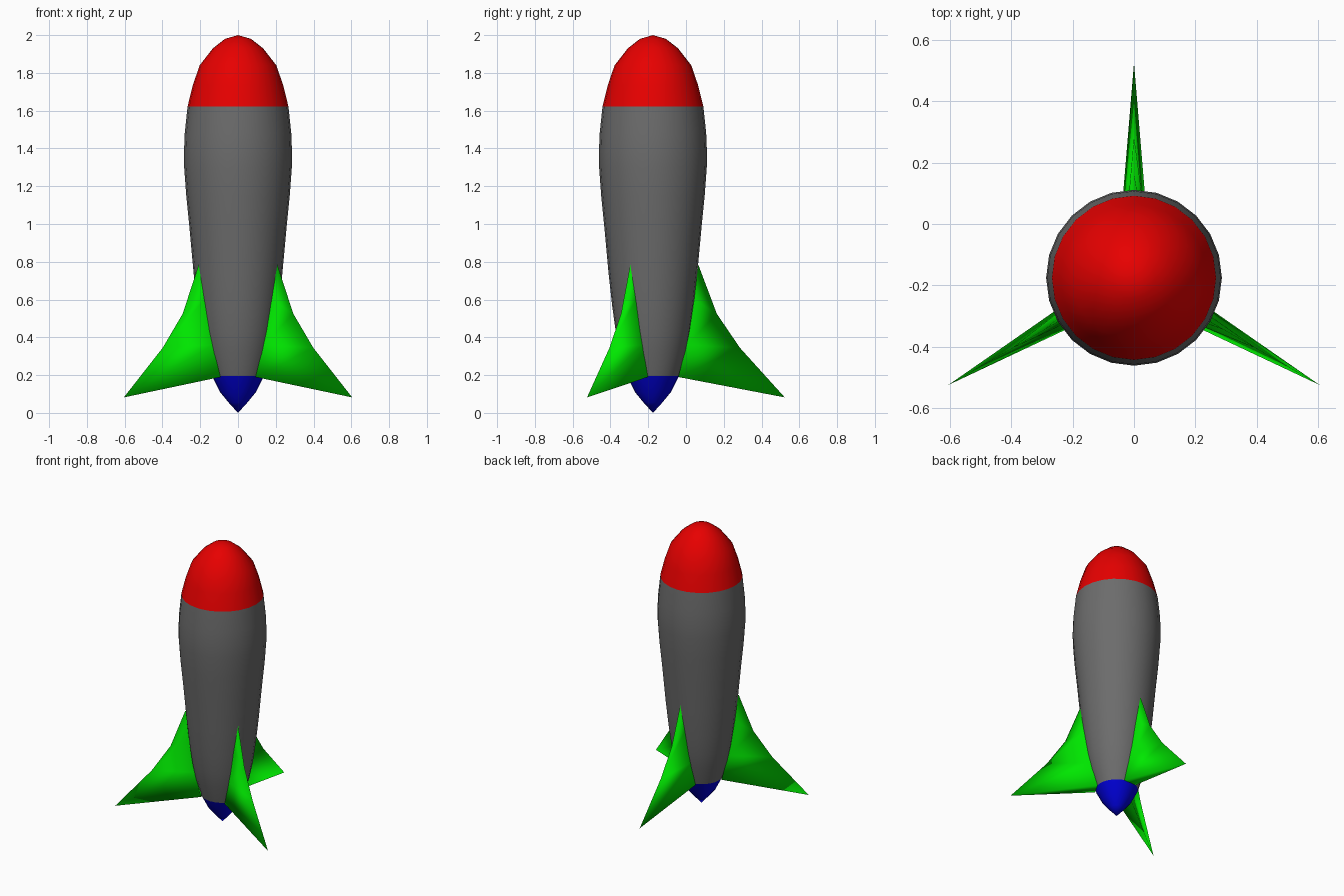
import bpy, bmesh
from math import sin, cos, pi, radians

if "Cube" in bpy.data.objects:
    bpy.data.objects.remove(bpy.data.objects["Cube"])

AXIS_Y = -0.175   # hull axis; the three fins make the whole symmetric about y = 0
SIDES = 24


def finish(name, bm, color, angle):
    bmesh.ops.recalc_face_normals(bm, faces=bm.faces)
    mesh = bpy.data.meshes.new(name)
    bm.to_mesh(mesh)
    bm.free()
    obj = bpy.data.objects.new(name, mesh)
    bpy.context.collection.objects.link(obj)
    mat = bpy.data.materials.new(name + "_paint")
    mat.diffuse_color = (*color, 1)
    mat.use_nodes = True
    mat.node_tree.nodes["Principled BSDF"].inputs["Base Color"].default_value = mat.diffuse_color
    mesh.materials.append(mat)
    bpy.ops.object.select_all(action='DESELECT')
    obj.select_set(True)
    bpy.context.view_layer.objects.active = obj
    bpy.ops.object.shade_smooth_by_angle(angle=radians(angle))
    return obj


def lathe(name, profile, color):
    """Revolve (radius, z) points around the hull axis."""
    bm = bmesh.new()
    vs = [bm.verts.new((r, AXIS_Y, z)) for r, z in profile]
    edges = [bm.edges.new(pair) for pair in zip(vs, vs[1:])]
    bmesh.ops.spin(bm, geom=vs + edges, cent=(0, AXIS_Y, 0), axis=(0, 0, 1),
                   angle=2 * pi, steps=SIDES, use_duplicate=False)
    bmesh.ops.remove_doubles(bm, verts=bm.verts, dist=1e-4)
    return finish(name, bm, color, 60)


# Hull, nose and nozzle share their rims
lathe("hull", [(0.138, 0.195), (0.175, 0.32), (0.197, 0.43), (0.215, 0.56),
               (0.235, 0.74), (0.257, 0.98), (0.274, 1.15), (0.285, 1.3),
               (0.286, 1.38), (0.282, 1.48), (0.267, 1.622)],
      (0.15, 0.15, 0.15))
lathe("nose_cone", [(0.267, 1.622), (0.239, 1.735), (0.203, 1.84),
                    (0.133, 1.93), (0.069, 1.98), (0, 2.0)], (0.8, 0, 0))
lathe("tail_cone", [(0, 0), (0.05, 0.055), (0.095, 0.11), (0.138, 0.195)],
      (0, 0, 0.7))

# Fin sections from top to bottom:
# (root radius, root z, half thickness at root, outer radius, outer z)
FIN = [(0.218, 0.60, 0.021, 0.338, 0.525),
       (0.178, 0.36, 0.038, 0.46, 0.345),
       (0.134, 0.19, 0.047, 0.698, 0.082)]


def fin(name, angle):
    bm = bmesh.new()

    def vert(r, t, z):
        c, s = cos(angle), sin(angle)
        return bm.verts.new((r * c - t * s, AXIS_Y + r * s + t * c, z))

    top = vert(0.240, 0, 0.785)
    rows = [(vert(r, h, z), vert(ro, 0, zo), vert(r, -h, z))
            for r, z, h, ro, zo in FIN]
    # Two flanks and the underside; the root stays open inside the hull
    for i in (0, 1):
        bm.faces.new((top, rows[0][i], rows[0][i + 1]))
        for a, b in zip(rows, rows[1:]):
            bm.faces.new((a[i], b[i], b[i + 1], a[i + 1]))
    bm.faces.new(rows[-1])
    finish(name, bm, (0, 0.8, 0), 180)


for name, deg in (("back_fin", 90), ("left_fin", 210), ("right_fin", 330)):
    fin(name, radians(deg))
